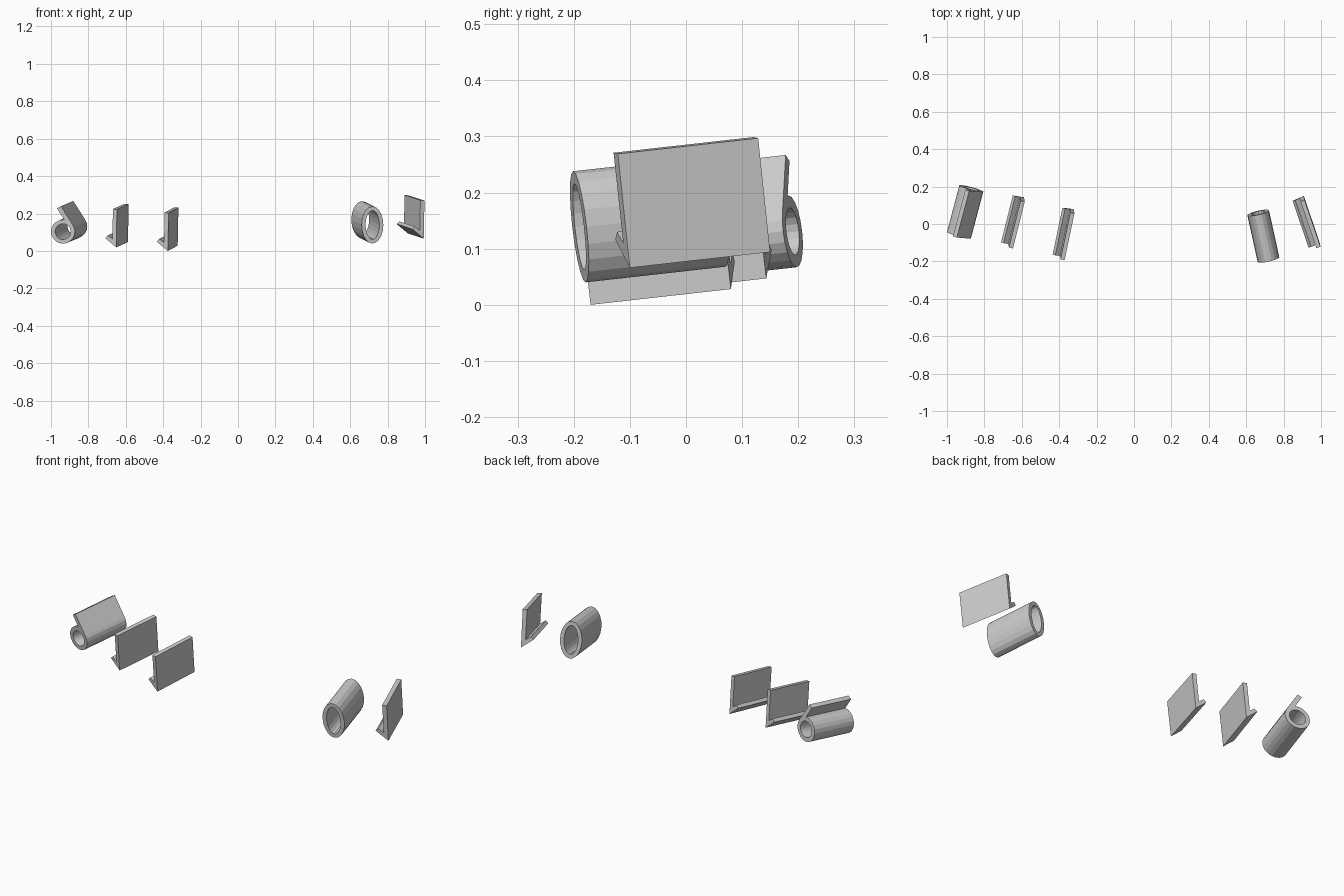
import bpy, math

if "Cube" in bpy.data.objects:
    bpy.data.objects.remove(bpy.data.objects["Cube"])

RUN, RISE = 0.25, 0.028   # depth of every piece and its climb toward the back


def placer(origin, slope):
    """Map front-view offsets to points on the end planes square to the axis."""
    ox, oy, oz = origin
    d = (slope * RUN, RUN, RISE)

    def at(p, back):
        y = -(p[0] * d[0] + p[1] * d[2]) / d[1]
        return (ox + p[0] + back * d[0], oy + y + back * d[1], oz + p[1] + back * d[2])
    return at


def make(name, verts, faces):
    mesh = bpy.data.meshes.new(name)
    mesh.from_pydata(verts, [], faces)
    mesh.update()
    obj = bpy.data.objects.new(name, mesh)
    bpy.context.collection.objects.link(obj)
    return obj


def prism(name, profile, origin, slope):
    """Solid bar from a counter-clockwise front profile."""
    at, n = placer(origin, slope), len(profile)
    verts = [at(p, b) for b in (0, 1) for p in profile]
    faces = [tuple(range(n)), tuple(range(2 * n - 1, n - 1, -1))]
    faces += [(i, i + n, (i + 1) % n + n, (i + 1) % n) for i in range(n)]
    return make(name, verts, faces)


def tube(name, outer, inner, origin, slope, n=20):
    """Hollow bar with an oval outside and an oval bore."""
    at = placer(origin, slope)
    ring = [(math.cos(2 * math.pi * i / n), math.sin(2 * math.pi * i / n)) for i in range(n)]
    loops = [(outer, 0), (outer, 1), (inner, 1), (inner, 0)]
    verts = [at((c * r[0], s * r[1]), b) for r, b in loops for c, s in ring]
    faces = []
    for k in range(4):
        a, b = k * n, (k + 1) % 4 * n
        faces += [(a + i, b + i, b + (i + 1) % n, a + (i + 1) % n) for i in range(n)]
    return make(name, verts, faces)


# Angle brackets: upright plate with a short slanted foot
bracket = [(0, 0), (0.004, 0.203), (-0.018, 0.205), (-0.020, 0.044),
           (-0.046, 0.064), (-0.060, 0.050)]
for name, origin, slope in [
        ("inner_left_bracket", (-0.375, -0.17, 0.0), 0.21),
        ("middle_left_bracket", (-0.651, -0.107, 0.019), 0.25),
        ("right_bracket", (0.993, -0.10, 0.066), -0.34)]:
    prism(name, bracket, origin, slope)

# Oval tube on the right
tube("oval_tube", (0.058, 0.099), (0.037, 0.077), (0.719, -0.19, 0.139), -0.22)

# Round tube with a slanted flap on the far left
pivot, slope = (-0.936, -0.06, 0.103), 0.265
tube("round_tube", (0.064, 0.064), (0.042, 0.042), pivot, slope)
flap = [(0.054, 0.034), (-0.011, 0.136), (-0.032, 0.125), (0.016, 0.0485)]
prism("tube_flap", flap, pivot, slope)
